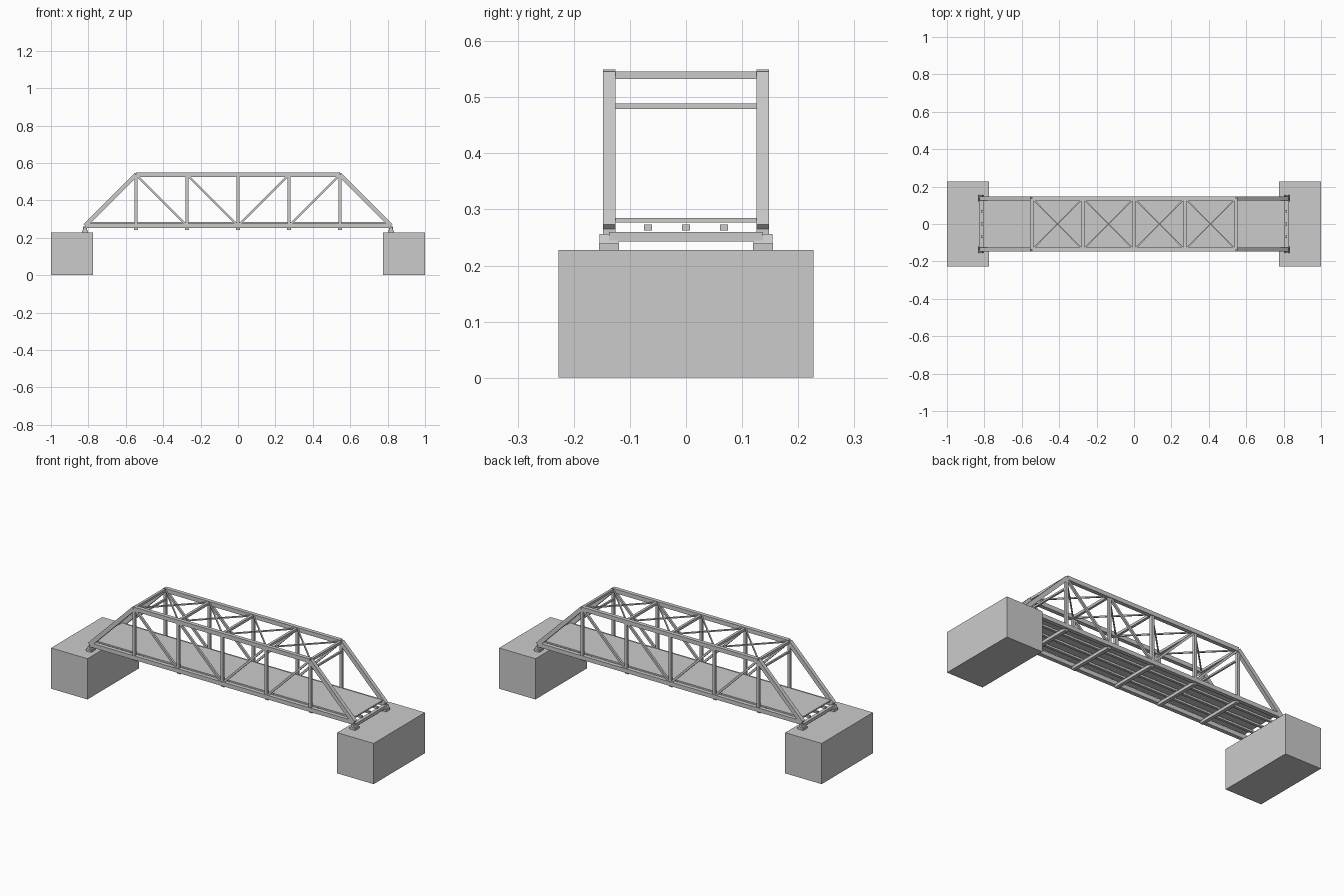
import bpy, bmesh
from mathutils import Vector, Matrix

if "Cube" in bpy.data.objects:
    bpy.data.objects.remove(bpy.data.objects["Cube"])

P, ZB, ZT, Y = 0.2727, 0.265, 0.538, 0.137   # panel length, chord heights, truss offset


def finish(name, bm):
    bmesh.ops.recalc_face_normals(bm, faces=bm.faces)
    me = bpy.data.meshes.new(name)
    bm.to_mesh(me)
    bm.free()
    ob = bpy.data.objects.new(name, me)
    bpy.context.collection.objects.link(ob)
    return ob


def box(name, c, s):
    bm = bmesh.new()
    bmesh.ops.create_cube(bm, size=1, matrix=Matrix.Translation(c) @ Matrix.Diagonal((*s, 1)))
    return finish(name, bm)


def beam(name, a, b, w, h):
    """Box from a to b: w sideways (horizontal), h in the other direction."""
    a, b = Vector(a), Vector(b)
    d = (b - a).normalized()
    side = Vector((0, 0, 1)).cross(d)
    side = side.normalized() if side.length > 1e-4 else Vector((0, 1, 0))
    up = d.cross(side)
    m = Matrix((d * (b - a).length, side * w, up * h)).transposed().to_4x4()
    bm = bmesh.new()
    bmesh.ops.create_cube(bm, size=1, matrix=Matrix.Translation((a + b) / 2) @ m)
    return finish(name, bm)


def bearing(name, x, y):
    # trapezoid shoe on a base plate
    box(name + "_plate", (x, y, 0.2335), (0.034, 0.036, 0.011))
    bm = bmesh.new()
    prof = [(-0.012, 0.239), (0.012, 0.239), (0.006, 0.256), (-0.006, 0.256)]
    f = bm.faces.new([bm.verts.new((x + px, y - 0.017, z)) for px, z in prof])
    r = bmesh.ops.extrude_face_region(bm, geom=[f])
    bmesh.ops.translate(bm, vec=(0, 0.034, 0),
                        verts=[v for v in r["geom"] if isinstance(v, bmesh.types.BMVert)])
    finish(name + "_shoe", bm)


# abutments and bearings
for sx in (-1, 1):
    box("abutment", (sx * 0.887, 0, 0.114), (0.226, 0.454, 0.228))
    for sy in (-1, 1):
        bearing("bearing", sx * 3 * P, sy * Y)

# side trusses
for y in (-Y, Y):
    beam("bottom_chord", (-3 * P, y, ZB), (3 * P, y, ZB), 0.022, 0.023)
    beam("top_chord", (-2 * P, y, ZT), (2 * P, y, ZT), 0.022, 0.023)
    for i in range(-2, 3):
        beam("vertical", (i * P, y, ZB), (i * P, y, ZT), 0.016, 0.016)
    for s in (-1, 1):
        beam("end_post", (s * 3 * P, y, ZB), (s * 2 * P, y, ZT), 0.022, 0.023)
        for i in (1, 2):
            beam("diagonal", (s * i * P, y, ZT), (s * (i - 1) * P, y, ZB), 0.012, 0.012)

# floor: cross beams, stringers, deck
for i in range(-3, 4):
    box("floor_beam", (i * P, 0, 0.251), (0.02, 2 * Y, 0.017))
for y in (-0.068, 0, 0.068):
    box("stringer", (0, y, 0.2675), (6 * P, 0.014, 0.011))
box("deck", (0, 0, 0.281), (6 * P - 0.02, 0.252, 0.008))

# overhead struts, sway struts and cross bracing
for i in range(-2, 3):
    beam("top_strut", (i * P, -Y, 0.539), (i * P, Y, 0.539), 0.014, 0.014)
    if abs(i) == 2:
        beam("portal_strut", (i * P, -Y, 0.484), (i * P, Y, 0.484), 0.01, 0.01)
for i in range(-2, 2):
    for s in (-1, 1):
        beam("lateral_brace", (i * P, -s * Y, ZT), ((i + 1) * P, s * Y, ZT), 0.007, 0.007)
